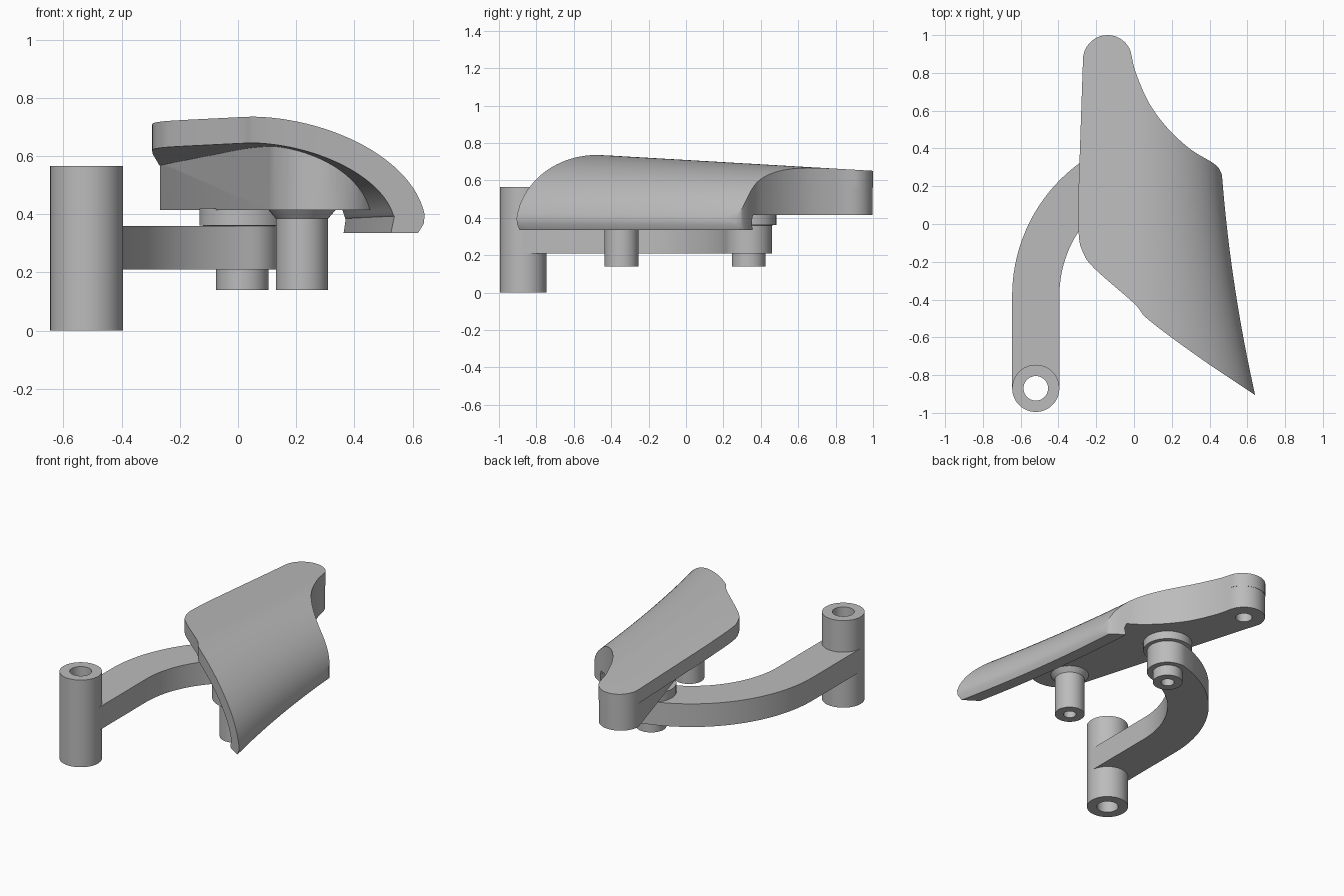
import bpy, bmesh
from math import pi, cos, sin, atan2
from mathutils import Vector
from mathutils.geometry import interpolate_bezier

cube = bpy.data.objects.get("Cube")
if cube:
    bpy.data.objects.remove(cube, do_unlink=True)

grey = bpy.data.materials.new("plain grey")
grey.use_nodes = True
grey.diffuse_color = (0.5, 0.5, 0.5, 1)
grey.node_tree.nodes["Principled BSDF"].inputs["Base Color"].default_value = (0.5, 0.5, 0.5, 1)


def finish(name, bm):
    bmesh.ops.recalc_face_normals(bm, faces=bm.faces)
    mesh = bpy.data.meshes.new(name)
    bm.to_mesh(mesh)
    bm.free()
    mesh.materials.append(grey)
    obj = bpy.data.objects.new(name, mesh)
    bpy.context.collection.objects.link(obj)
    return obj


def activate(obj):
    bpy.ops.object.select_all(action="DESELECT")
    obj.select_set(True)
    bpy.context.view_layer.objects.active = obj


def smooth(obj):
    activate(obj)
    bpy.ops.object.shade_smooth_by_angle(angle=0.6)


def loft(name, rings, closed=False):
    """Skin a list of equal rings; cap the ends unless they join."""
    bm = bmesh.new()
    rows = [[bm.verts.new(p) for p in ring] for ring in rings]
    pairs = list(zip(rows, rows[1:]))
    if closed:
        pairs.append((rows[-1], rows[0]))
    else:
        bm.faces.new(rows[0])
        bm.faces.new(rows[-1])
    for a, b in pairs:
        for i in range(len(a)):
            j = (i + 1) % len(a)
            bm.faces.new((a[i], a[j], b[j], b[i]))
    return finish(name, bm)


def prism(name, outline, z0, z1):
    return loft(name, [[(x, y, z) for x, y in outline] for z in (z0, z1)])


def turned(name, cx, cy, profile, n=48):
    """Closed (radius, height) profile turned about a vertical axis."""
    rings = []
    for k in range(n):
        a = 2 * pi * k / n
        rings.append([(cx + r * cos(a), cy + r * sin(a), z) for r, z in profile])
    obj = loft(name, rings, closed=True)
    smooth(obj)
    return obj


def arc(cx, cy, r, a0, a1, n=20):
    return [(cx + r * cos(a0 + (a1 - a0) * i / n),
             cy + r * sin(a0 + (a1 - a0) * i / n)) for i in range(n + 1)]


def spline(points, n=6):
    """Smooth open curve through a few points."""
    p = [Vector(q) for q in points]
    p = [2 * p[0] - p[1]] + p + [2 * p[-1] - p[-2]]
    out = []
    for a, b, c, d in zip(p, p[1:], p[2:], p[3:]):
        seg = interpolate_bezier(b, b + (c - a) / 6, c - (d - b) / 6, c, n + 1)
        out += [tuple(v[:2]) for v in seg[:-1]]
    return out + [tuple(p[-2][:2])]


def boolean(obj, cutter, operation):
    mod = obj.modifiers.new("cut", "BOOLEAN")
    mod.operation, mod.solver, mod.object = operation, "EXACT", cutter
    activate(obj)
    bpy.ops.object.modifier_apply(modifier=mod.name)
    bpy.data.objects.remove(cutter, do_unlink=True)


# Cross-section of the curved cover, which shrinks towards the back
BASE = 0.335
crown = [Vector((-0.6, 0.733)), Vector((-0.3, 0.735))]
crown += [v.to_2d() for v in interpolate_bezier(
    Vector((0, 0.735, 0)), Vector((0.3, 0.735, 0)),
    Vector((0.6, 0.6, 0)), Vector((0.64, 0.395, 0)), 28)]
crown += [Vector((0.637, 0.365)), Vector((0.62, BASE))]


def section(y):
    sx = (0.49 - 0.11 * y + 0.063 * y * y) / 0.64
    sz = (0.4 - 0.058 * (y + 0.45)) / 0.4
    return [Vector((p.x * sx, BASE + (p.y - BASE) * sz)) for p in crown]


def inset(points, depth):
    out = []
    for i, p in enumerate(points):
        t = (points[min(i + 1, len(points) - 1)] - points[max(i - 1, 0)]).normalized()
        out.append(p + depth * Vector((t.y, -t.x)))
    out[-1].y = BASE
    return out


def cover_ring(y):
    outer = section(y)
    return [(p.x, y, p.y) for p in outer + inset(outer, 0.09)[::-1]]


def core_ring(y):
    under = inset(section(y), 0.085)
    under += [Vector((under[-1].x, 0.2)), Vector((under[0].x, 0.2))]
    return [(p.x, y, p.y) for p in under]


stations = [-1.1 + 2.2 * i / 32 for i in range(33)]

# Plan outlines
back_edge = spline([(0.485, 0.15), (0.475, 0.22), (0.455, 0.285), (0.415, 0.325),
                    (0.3, 0.395), (0.18, 0.505), (0.08, 0.64), (0.01, 0.8),
                    (-0.015, 0.9)])
lug_end = arc(-0.14, 0.87, 0.13, 0.35, pi)
front_edge = spline([(-0.293, 0.2), (-0.293, -0.05), (-0.27, -0.15), (-0.21, -0.235),
                     (0, -0.42), (0.08, -0.51), (0.35, -0.71), (0.64, -0.905)])

# Curved cover
cover = loft("curved_cover", [cover_ring(y) for y in stations])
boolean(cover, prism("cover_trim", back_edge + lug_end + front_edge
                     + [(0.8, -1.01), (0.8, 0.15)], 0.1, 1), "INTERSECT")
smooth(cover)

# Solid body beneath the cover, with a blind hole in the rear lug
body = loft("lever_body", [core_ring(y) for y in stations])
nose = arc(0.29, -0.35, 0.19, pi + 0.2, 2 * pi)
lug_body = arc(-0.14, 0.87, 0.128, 0.35, pi)
boolean(body, prism("body_trim", back_edge[18:] + lug_body + nose
                    + [(0.43, 0.2)], 0.415, 1), "INTERSECT")
boolean(body, prism("lug_drill", arc(-0.14, 0.87, 0.05, 0, 2 * pi, 32)[:-1],
                    0.3, 0.52), "DIFFERENCE")
smooth(body)

# Pivot tube
tube_x, tube_y = -0.52, -0.87
turned("pivot_tube", tube_x, tube_y,
       [(0.065, 0), (0.125, 0), (0.125, 0.565), (0.065, 0.565)])

# Curved arm from the tube to the boss
boss_x, boss_y, half = 0.015, 0.335, 0.125
bend_x, bend_y, bend_r = 0.225, -0.38, 0.745
end = atan2(boss_y - bend_y, boss_x - bend_x)
outline = [(tube_x - half, tube_y)]
outline += arc(bend_x, bend_y, bend_r + half, pi, end, 28)
outline += arc(boss_x, boss_y, half, end, end - pi, 24)[1:-1]
outline += arc(bend_x, bend_y, bend_r - half, end, pi, 28)
outline += [(tube_x + half, tube_y)]
arm = prism("curved_arm", outline, 0.21, 0.36)
boolean(arm, prism("tube_bore", arc(tube_x, tube_y, 0.068, 0, 2 * pi, 48)[:-1],
                   0, 1), "DIFFERENCE")
smooth(arm)

# Boss under the arm and spacer above it
turned("arm_boss", boss_x, boss_y,
       [(0.04, 0.14), (0.09, 0.14), (0.09, 0.25), (0.04, 0.25)])
turned("arm_spacer", boss_x, boss_y,
       [(0.05, 0.35), (0.148, 0.362), (0.148, 0.42), (0.05, 0.42)])

# Flared front post
turned("front_post", 0.22, -0.345,
       [(0.038, 0.14), (0.09, 0.14), (0.09, 0.385), (0.117, 0.417), (0.038, 0.417)])
